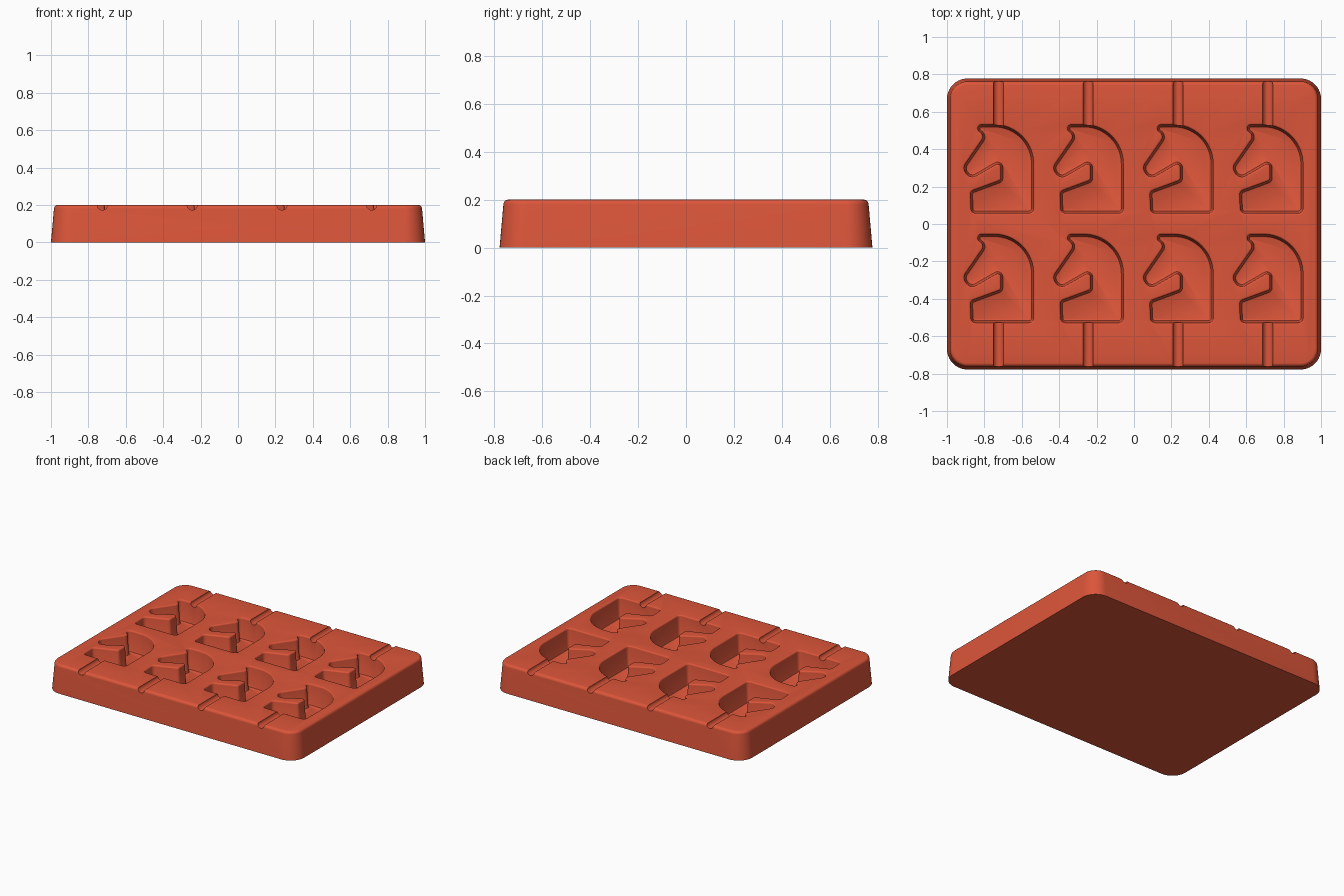
import bpy, bmesh, math
from mathutils import Vector

cube = bpy.data.objects.get("Cube")
if cube:
    bpy.data.objects.remove(cube, do_unlink=True)

red = bpy.data.materials.new("terracotta red silicone")
red.use_nodes = True
colour = (0.72, 0.092, 0.042, 1)
red.diffuse_color = colour
red.node_tree.nodes["Principled BSDF"].inputs["Base Color"].default_value = colour


def ring(corners, inset):
    """Rounded counter-clockwise outline (x, y, radius), moved inwards by inset."""
    points = []
    count = len(corners)
    for i, (x, y, radius) in enumerate(corners):
        here = Vector((x, y))
        d1 = (here - Vector(corners[i - 1][:2])).normalized()
        d2 = (Vector(corners[(i + 1) % count][:2]) - here).normalized()
        n1, n2 = Vector((-d1.y, d1.x)), Vector((-d2.y, d2.x))
        miter = (n1 + n2) / (1 + n1.dot(n2))
        turn = math.atan2(d1.cross(d2), d1.dot(d2))
        side = 1 if turn > 0 else -1
        r = max(radius - side * inset, 0.002)
        centre = here + miter * (inset + side * r)
        steps = 24 if radius > 0.2 else 10
        start = math.atan2(-side * n1.y, -side * n1.x)
        for k in range(steps + 1):
            a = start + turn * k / steps
            points.append(centre + r * Vector((math.cos(a), math.sin(a))))
    return points


def loft(name, corners, profile, offset=(0, 0)):
    """Closed solid through outlines at (inset, height), listed bottom to top."""
    bm = bmesh.new()
    rings = [[bm.verts.new((p.x + offset[0], p.y + offset[1], z))
              for p in ring(corners, inset)] for inset, z in profile]
    for low, high in zip(rings, rings[1:]):
        for i in range(len(low)):
            j = (i + 1) % len(low)
            bm.faces.new((low[i], low[j], high[j], high[i]))
    bm.faces.new(rings[0][::-1])
    bm.faces.new(rings[-1])
    mesh = bpy.data.meshes.new(name)
    bm.to_mesh(mesh)
    bm.free()
    obj = bpy.data.objects.new(name, mesh)
    bpy.context.scene.collection.objects.link(obj)
    mesh.materials.append(red)
    return obj


def fillet(inset, z, r, start, end, steps=5):
    """Quarter arc around (inset, z) as profile points."""
    return [(inset + r * math.cos(a), z + r * math.sin(a)) for a in
            (math.radians(start + (end - start) * k / steps) for k in range(steps + 1))]


# Tray body with drafted walls and a rounded top edge
top = 0.2
w, d, r = 1.0, 0.778, 0.11
body = [(-w, -d, r), (w, -d, r), (w, d, r), (-w, d, r)]
tray = loft("mould_tray", body, [(0, 0)] + fillet(0.036, top - 0.02, 0.02, 180, 90))

# Horse head outline: ear, brow, muzzle, mouth, chest, base, mane
horse = [(-0.176, 0.247, 0.03), (-0.086, 0.176, 0.02),
         (-0.203, 0.007, 0.05), (-0.155, -0.068, 0.05),
         (0.003, 0.023, 0.008), (0.003, -0.052, 0.008),
         (-0.16, -0.112, 0.035), (-0.155, -0.245, 0.035),
         (0.198, -0.245, 0.035), (0.198, 0.247, 0.22)]
pocket_profile = ([(0.027, 0.05), (0.021, 0.053), (0.018, 0.06)]
                  + fillet(0, top - 0.01, 0.01, 0, 90) + [(0, top + 0.03)])


def groove_cutter(x, y0, y1):
    bm = bmesh.new()
    bmesh.ops.create_cone(bm, cap_ends=True, segments=24, radius1=0.027,
                          radius2=0.027, depth=abs(y1 - y0))
    mesh = bpy.data.meshes.new("stick_groove_cutter")
    bm.to_mesh(mesh)
    bm.free()
    mesh.materials.append(red)
    obj = bpy.data.objects.new("stick_groove_cutter", mesh)
    obj.rotation_euler.x = math.pi / 2
    obj.location = (x, (y0 + y1) / 2, top)
    bpy.context.scene.collection.objects.link(obj)
    return obj


# Four columns and two rows of pockets, each with a stick groove to the edge
cutters = []
for column in range(4):
    x = -0.725 + 0.48 * column
    for row in (1, -1):
        y = 0.293 * row
        cutters.append(loft("horse_pocket_cutter", horse, pocket_profile, (x, y)))
        cutters.append(groove_cutter(x, y + 0.17 * row, 0.9 * row))

for cutter in cutters:
    cutter.hide_render = True
    mod = tray.modifiers.new("cut", "BOOLEAN")
    mod.operation = "DIFFERENCE"
    mod.solver = "EXACT"
    mod.object = cutter

# Bake the cuts and discard the cutters
bpy.context.view_layer.update()
graph = bpy.context.evaluated_depsgraph_get()
baked = bpy.data.meshes.new_from_object(tray.evaluated_get(graph))
tray.modifiers.clear()
tray.data = baked
for cutter in cutters:
    bpy.data.objects.remove(cutter, do_unlink=True)
baked.materials.clear()
baked.materials.append(red)
for face in baked.polygons:
    face.material_index = 0

for obj in bpy.context.selected_objects:
    obj.select_set(False)
tray.select_set(True)
bpy.context.view_layer.objects.active = tray
bpy.ops.object.shade_smooth_by_angle(angle=math.radians(35))
